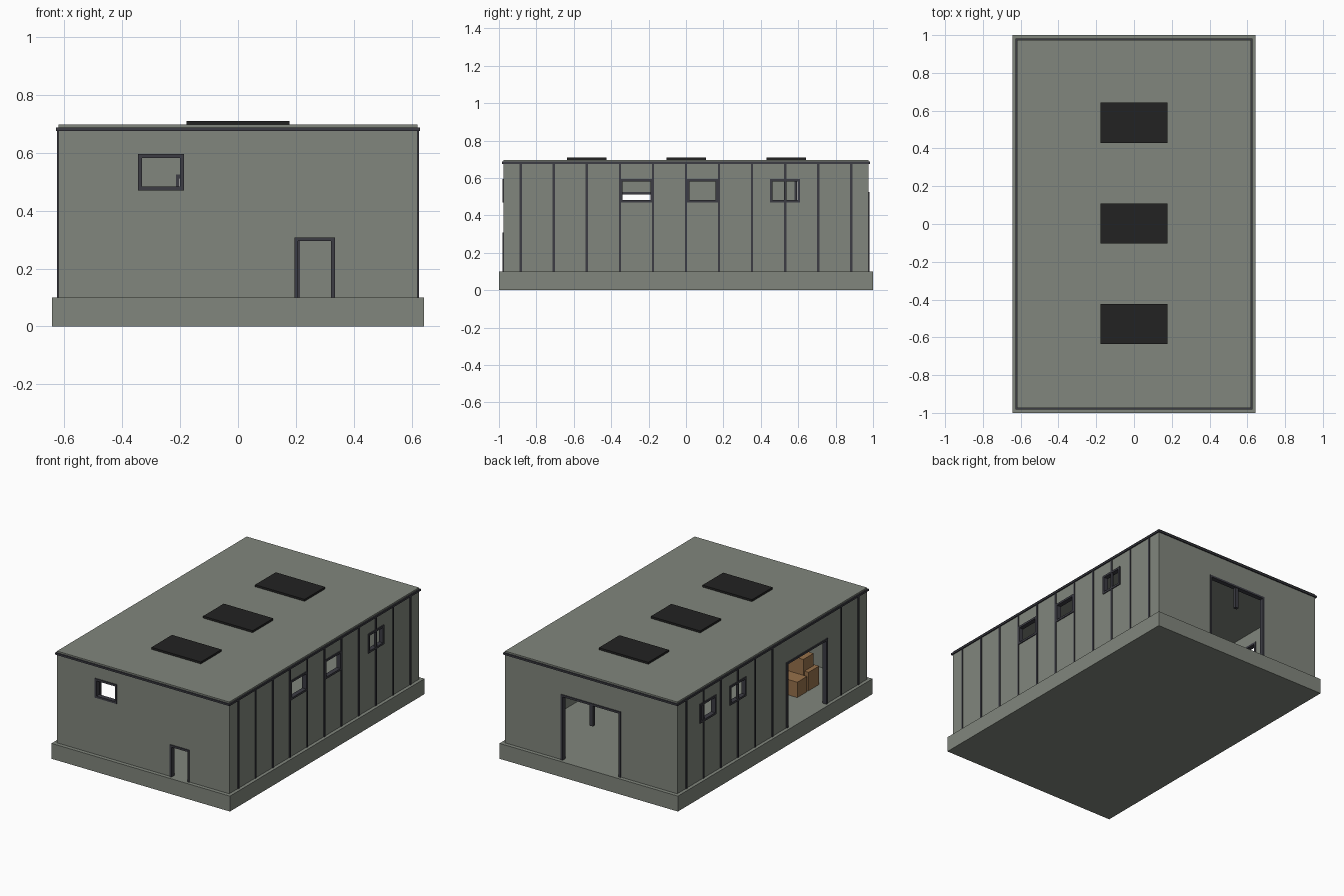
import bpy, bmesh
from math import radians
from mathutils import Matrix, Vector

cube = bpy.data.objects.get("Cube")
if cube:
    bpy.data.objects.remove(cube, do_unlink=True)


def material(name, rgb):
    m = bpy.data.materials.new(name)
    m.use_nodes = True
    color = (*rgb, 1)
    m.diffuse_color = color
    m.node_tree.nodes["Principled BSDF"].inputs["Base Color"].default_value = color
    return m


CONCRETE = material("grey green concrete", (0.22, 0.24, 0.205))
STEEL = material("dark steel", (0.045, 0.045, 0.057))
BLACK = material("black glass", (0.016, 0.016, 0.016))
CARDBOARD = material("brown cardboard", (0.31, 0.165, 0.07))

HX, HY = 0.62, 0.975      # outer wall faces
FLOOR, EAVE = 0.1, 0.68
THICK = 0.02
SILL, HEAD = 0.47, 0.595  # window heights
GATE = 0.525              # large door height


def add_box(bm, lo, hi):
    lo, hi = Vector(lo), Vector(hi)
    mat = Matrix.Translation((lo + hi) / 2) @ Matrix.Diagonal((*(hi - lo), 1))
    bmesh.ops.create_cube(bm, size=1, matrix=mat)


def finish(bm, name, mat, place=Matrix()):
    bmesh.ops.recalc_face_normals(bm, faces=bm.faces[:])
    bm.transform(place)
    mesh = bpy.data.meshes.new(name)
    bm.to_mesh(mesh)
    bm.free()
    mesh.materials.append(mat)
    obj = bpy.data.objects.new(name, mesh)
    bpy.context.collection.objects.link(obj)
    return obj


def boxes(name, mat, spans, place=Matrix()):
    bm = bmesh.new()
    for lo, hi in spans:
        add_box(bm, lo, hi)
    return finish(bm, name, mat, place)


def wall(name, half, holes, place):
    """Upright panel with rectangular openings; its outer face is local y = 0."""
    us = sorted({-half, half, *(h[0] for h in holes), *(h[1] for h in holes)})
    zs = sorted({FLOOR, EAVE, *(h[2] for h in holes), *(h[3] for h in holes)})
    bm = bmesh.new()
    grid = [[bm.verts.new((u, 0, z)) for z in zs] for u in us]
    for i in range(len(us) - 1):
        for j in range(len(zs) - 1):
            u, z = (us[i] + us[i + 1]) / 2, (zs[j] + zs[j + 1]) / 2
            if not any(a < u < b and c < z < d for a, b, c, d in holes):
                bm.faces.new((grid[i][j], grid[i + 1][j],
                              grid[i + 1][j + 1], grid[i][j + 1]))
    loose = [v for v in bm.verts if not v.link_faces]
    bmesh.ops.delete(bm, geom=loose, context='VERTS')
    ext = bmesh.ops.extrude_face_region(bm, geom=bm.faces[:], use_keep_orig=True)
    moved = [g for g in ext["geom"] if isinstance(g, bmesh.types.BMVert)]
    bmesh.ops.translate(bm, verts=moved, vec=(0, THICK, 0))
    return finish(bm, name, CONCRETE, place)


def frame(name, hole, place, width=0.013):
    """Trim lining an opening; doors have no bottom bar."""
    a, b, c, d = hole
    out, back = -0.006, THICK + 0.004
    spans = [((a, out, c), (a + width, back, d)),
             ((b - width, out, c), (b, back, d)),
             ((a + width, out, d - width), (b - width, back, d))]
    if c > FLOOR:
        spans.append(((a + width, out, c), (b - width, back, c + width)))
    boxes(name, STEEL, spans, place)


# Foundation slab
boxes("foundation", CONCRETE, [((-0.642, -1, 0), (0.642, 1, FLOOR))])

# Walls with framed windows and doors: name, turn, distance, half length, openings
window = lambda a, b: (a, b, SILL, HEAD)
door = lambda a, b, top: (a, b, FLOOR, top)
sides = [
    ("front", 0, HY, HX, [window(-0.345, -0.187), door(0.195, 0.335, 0.308)]),
    ("left", 90, HX, HY - THICK,
     [window(-0.352, -0.178), window(0.005, 0.172), window(0.45, 0.61)]),
    ("back", 180, HY, HX, [door(-0.215, 0.215, GATE)]),
    ("right", -90, HX, HY - THICK,
     [window(-0.745, -0.58), window(-0.44, -0.27), door(0.145, 0.565, GATE)]),
]
for side, turn, dist, half, holes in sides:
    place = Matrix.Rotation(radians(turn), 4, 'Z') @ Matrix.Translation((0, -dist, 0))
    wall(side + "_wall", half, holes, place)
    for n, hole in enumerate(holes):
        kind = "window" if hole[2] > FLOOR else "door"
        frame(f"{side}_{kind}_frame_{n + 1}", hole, place)
    # Evenly spaced ribs on the long walls, left out at doors
    if dist == HX:
        us = [0.1767 * k for k in range(-5, 6)]
        gaps = [h for h in holes if h[2] == FLOOR]
        us = [u for u in us if not any(a - 0.02 < u < b + 0.02 for a, b, *_ in gaps)]
        boxes(side + "_wall_ribs", STEEL,
              [((u - 0.006, -0.005, FLOOR), (u + 0.006, 0.008, EAVE)) for u in us], place)

# Short post hanging in the back door
boxes("back_door_post", STEEL,
      [((-0.012, HY - 0.02, 0.375), (0.012, HY, GATE - 0.01))])

# Roof slab and eaves trim
boxes("roof", CONCRETE, [((-HX, -HY, EAVE - 0.002), (HX, HY, 0.697))])
ox, oy, lo, hi = HX + 0.008, HY + 0.008, 0.675, 0.687
boxes("eaves_trim", STEEL,
      [((-ox, s * HY if s > 0 else -oy, lo), (ox, oy if s > 0 else -HY, hi))
       for s in (-1, 1)] +
      [((HX if s > 0 else -ox, -HY, lo), (ox if s > 0 else -HX, HY, hi))
       for s in (-1, 1)])

# Skylights
for n, y in enumerate((-0.53, 0.002, 0.536)):
    boxes(f"skylight_{n + 1}", BLACK,
          [((-0.178, y - 0.106, 0.69), (0.178, y + 0.106, 0.71))])

# Stacked cargo boxes by the side door
boxes("front_box", CARDBOARD, [((-0.43, -0.63, FLOOR), (-0.28, -0.53, 0.2))])
boxes("tall_box", CARDBOARD, [((-0.4, -0.74, FLOOR), (-0.27, -0.635, 0.3))])
boxes("rear_box", CARDBOARD, [((-0.43, -0.755, FLOOR), (-0.29, -0.645, 0.22))])
